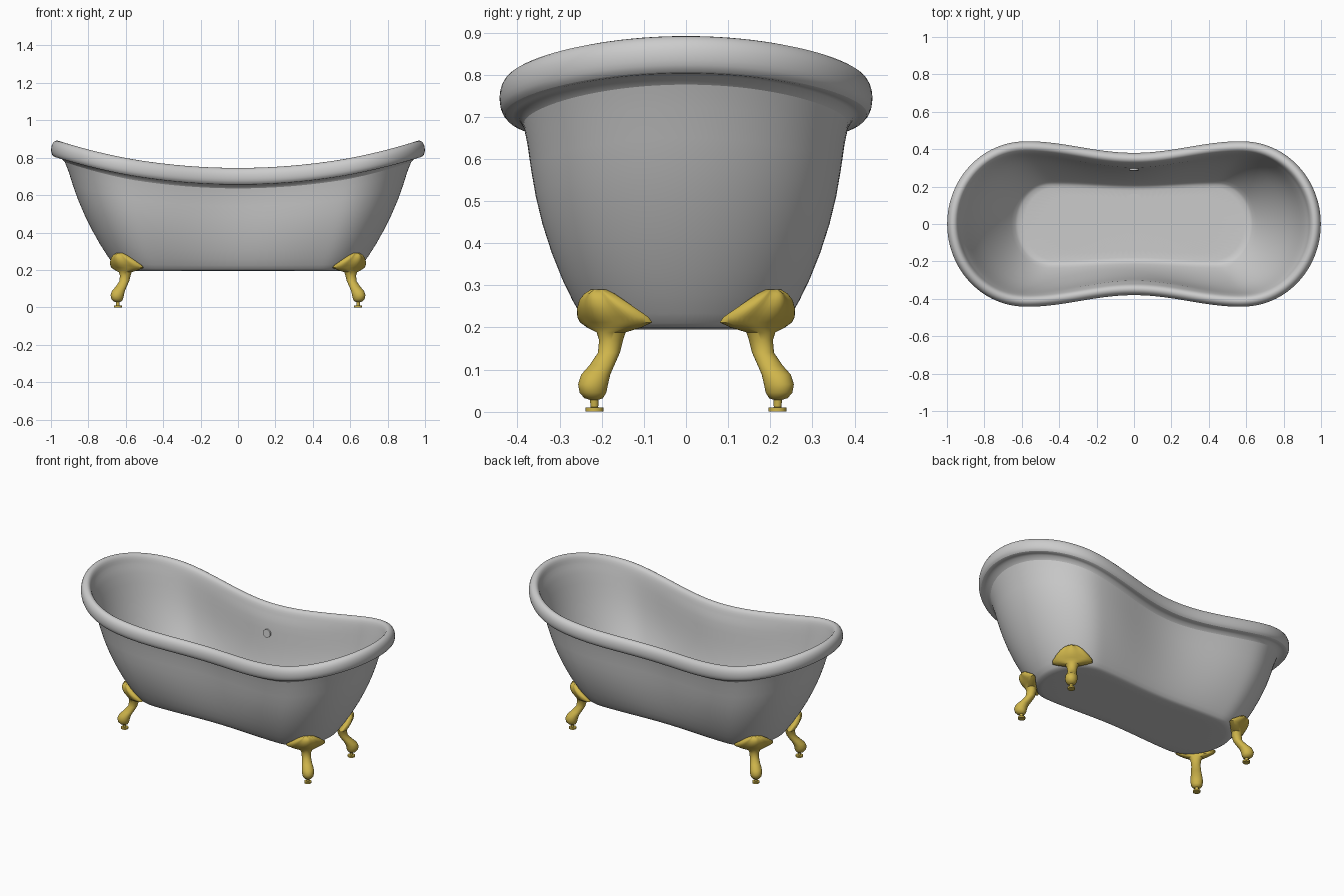
import bpy, bmesh, math
from mathutils import Vector

if "Cube" in bpy.data.objects:
    bpy.data.objects.remove(bpy.data.objects["Cube"])

gold = bpy.data.materials.new("gold")
gold.diffuse_color = (0.62, 0.46, 0.07, 1)
gold.use_nodes = True
gold.node_tree.nodes["Principled BSDF"].inputs["Base Color"].default_value = gold.diffuse_color


def loft(name, rings, mat=None, subsurf=0, angle=40):
    """Skin a list of closed rings and cap both ends."""
    bm = bmesh.new()
    vs = [[bm.verts.new(p) for p in ring] for ring in rings]
    n = len(rings[0])
    for a, b in zip(vs, vs[1:]):
        for i in range(n):
            j = (i + 1) % n
            bm.faces.new((a[i], a[j], b[j], b[i]))
    bm.faces.new(vs[0][::-1])
    bm.faces.new(vs[-1])
    bmesh.ops.recalc_face_normals(bm, faces=bm.faces)
    me = bpy.data.meshes.new(name)
    bm.to_mesh(me)
    bm.free()
    ob = bpy.data.objects.new(name, me)
    bpy.context.collection.objects.link(ob)
    if mat:
        me.materials.append(mat)
    if subsurf:
        m = ob.modifiers.new("smooth", "SUBSURF")
        m.levels = m.render_levels = subsurf
    bpy.ops.object.select_all(action='DESELECT')
    bpy.context.view_layer.objects.active = ob
    ob.select_set(True)
    bpy.ops.object.shade_smooth_by_angle(angle=math.radians(angle))
    return ob


# Plan outline: waisted sides joined to elliptical ends
N = 12


def outline(a, b, w, c):
    q = []
    for i in range(N):
        u = i / N
        q.append((c * u, w + (b - w) * (1 - math.cos(math.pi * u)) / 2))
    for i in range(N + 1):
        t = math.pi / 2 * i / N
        q.append((c + (a - c) * math.sin(t), b * math.cos(t)))
    q[-1] = (a, 0.0)
    half = q + [(x, -y) for x, y in q[-2::-1]]
    return half + [(-x, y) for x, y in half[-2:0:-1]]


RIM = (1.0, 0.443, 0.38, 0.58)
rim_z = [0.70 + 0.147 * x * x for x, y in outline(*RIM)]


def wall_ring(s, dims, inset, z0):
    a, b, w, c = dims
    pts = outline(a - inset, b - inset, w - inset, c)
    return [(x, y, z0 + s * (rz - 0.045 - z0)) for (x, y), rz in zip(pts, rim_z)]


# Wall levels: height fraction, end x, half width, waist, end centre
walls = [(0.0, 0.60, 0.20, 0.185, 0.43), (0.0, 0.637, 0.225, 0.208, 0.44),
         (0.04, 0.66, 0.243, 0.226, 0.45), (0.22, 0.737, 0.294, 0.262, 0.49),
         (0.5, 0.827, 0.346, 0.292, 0.53), (0.75, 0.886, 0.370, 0.305, 0.56),
         (1.0, 0.926, 0.384, 0.314, 0.58)]
# Rolled rim section: inset from outer edge, height from rim centre line
roll = [(0.03, -0.045), (0.012, -0.043), (0.001, -0.025), (-0.001, 0.0), (0.003, 0.024),
        (0.016, 0.042), (0.033, 0.047), (0.05, 0.040), (0.06, 0.018), (0.066, -0.01)]

rings = [wall_ring(l[0], l[1:], 0, 0.195) for l in walls]
for inset, dz in roll:
    pts = outline(RIM[0] - inset, RIM[1] - inset, RIM[2] - inset, RIM[3])
    rings.append([(x, y, rz + dz) for (x, y), rz in zip(pts, rim_z)])
rings += [wall_ring(l[0], l[1:], 0.013, 0.212) for l in reversed(walls)]
loft("bathtub", rings, subsurf=1, angle=50)


# Drain and overflow discs
def disc(name, loc, r, h, rot=(0, 0, 0)):
    bpy.ops.mesh.primitive_cylinder_add(vertices=32, radius=r, depth=h, location=loc, rotation=rot)
    bpy.context.object.name = name
    bpy.ops.object.shade_smooth_by_angle()


disc("drain", (0, 0.12, 0.211), 0.042, 0.008)
disc("overflow", (0, 0.291, 0.58), 0.025, 0.012, (math.radians(85), 0, 0))

# Claw foot sections: height, outward offset, outward radius, sideways radius
leg = [(0.0, 0.06, 0.021, 0.021), (0.01, 0.06, 0.021, 0.021), (0.0105, 0.06, 0.009, 0.009),
       (0.028, 0.061, 0.010, 0.010), (0.032, 0.063, 0.022, 0.022), (0.045, 0.066, 0.032, 0.031),
       (0.065, 0.066, 0.036, 0.035), (0.088, 0.057, 0.035, 0.034), (0.11, 0.036, 0.030, 0.029),
       (0.14, 0.012, 0.026, 0.026), (0.17, 0.005, 0.028, 0.029), (0.188, 0.006, 0.030, 0.038),
       (0.2, 0.008, 0.033, 0.085), (0.212, 0.014, 0.034, 0.114), (0.225, 0.024, 0.034, 0.112),
       (0.245, 0.036, 0.032, 0.092), (0.265, 0.044, 0.028, 0.068), (0.28, 0.046, 0.022, 0.045),
       (0.29, 0.046, 0.010, 0.022)]
K = 48
for sx, xn in ((1, "right"), (-1, "left")):
    for sy, yn in ((1, "back"), (-1, "front")):
        rings = []
        for z, off, hr, ht in leg:
            ring = []
            for i in range(K):
                t = 2 * math.pi * i / K
                side = ht * math.sin(t)
                out = off + hr * math.cos(t) - 2.4 * side * side
                # shell flutes on the top plate
                if z > 0.2 and math.cos(t) > 0:
                    out += 0.004 * math.cos(t) * math.cos(6 * t)
                x = 0.6 + (out + side) * math.sqrt(0.5)
                y = 0.175 + (out - side) * math.sqrt(0.5)
                ring.append(Vector((sx * x, sy * y, z)))
            rings.append(ring)
        loft(f"{yn}_{xn}_leg", rings, gold)
